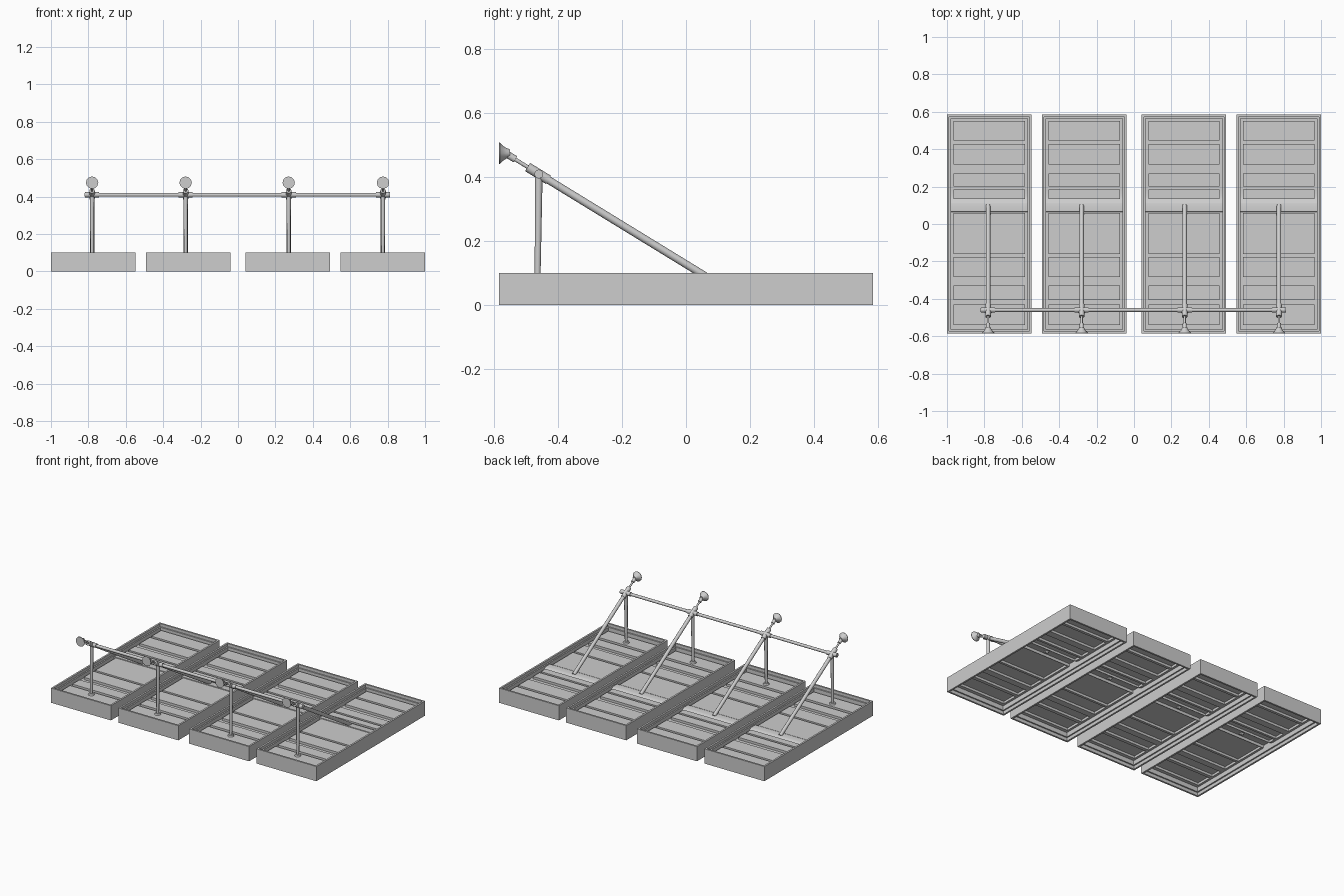
import bpy, bmesh, math
from mathutils import Vector

if "Cube" in bpy.data.objects:
    bpy.data.objects.remove(bpy.data.objects["Cube"])

grey = bpy.data.materials.new("plain grey")
grey.diffuse_color = (0.61, 0.61, 0.61, 1)
grey.use_nodes = True
grey.node_tree.nodes["Principled BSDF"].inputs["Base Color"].default_value = grey.diffuse_color

TRAYS = [-0.774, -0.266, 0.267, 0.774]
POSTS = [-0.78, -0.28, 0.271, 0.775]
HALF_W, HALF_D = 0.226, 0.585


def finish(bm, name, angle=0):
    mesh = bpy.data.meshes.new(name)
    bm.to_mesh(mesh)
    bm.free()
    mesh.materials.append(grey)
    ob = bpy.data.objects.new(name, mesh)
    bpy.context.collection.objects.link(ob)
    if angle:
        bpy.ops.object.select_all(action='DESELECT')
        ob.select_set(True)
        bpy.context.view_layer.objects.active = ob
        bpy.ops.object.shade_smooth_by_angle(angle=math.radians(angle))
    return ob


def turned(name, start, end, profile, sides=12):
    """Round part along start-end; profile holds (fraction, radius) pairs."""
    start, end = Vector(start), Vector(end)
    axis = end - start
    rot = axis.to_track_quat('Z', 'Y')
    bm = bmesh.new()
    rings = []
    for t, r in profile:
        rings.append([bm.verts.new(start + axis * t + rot @ Vector(
            (r * math.cos(2 * math.pi * i / sides),
             r * math.sin(2 * math.pi * i / sides), 0))) for i in range(sides)])
    for a, b in zip(rings, rings[1:]):
        for i in range(sides):
            j = (i + 1) % sides
            bm.faces.new((a[i], a[j], b[j], b[i]))
    bm.faces.new(rings[0][::-1])
    bm.faces.new(rings[-1])
    return finish(bm, name, 40)


def frame(name, cx):
    """Closed rectangular ring with a stepped ledge on the inside."""
    section = [(0, 0), (0, 0.1), (0.012, 0.1), (0.012, 0.08), (0.021, 0.08),
               (0.021, 0.022), (0.012, 0.022), (0.012, 0)]
    bm = bmesh.new()
    loops = []
    for inset, z in section:
        w, d = HALF_W - inset, HALF_D - inset
        loops.append([bm.verts.new((cx + sx * w, sy * d, z))
                      for sx, sy in ((-1, -1), (1, -1), (1, 1), (-1, 1))])
    for k in range(len(loops)):
        a, b = loops[k], loops[(k + 1) % len(loops)]
        for i in range(4):
            j = (i + 1) % 4
            bm.faces.new((a[i], a[j], b[j], b[i]))
    bmesh.ops.recalc_face_normals(bm, faces=bm.faces)
    return finish(bm, name)


def sheet(name, cx):
    """Pressed floor sheet with raised pads and one soft cross ridge."""
    pads = [(-0.54, -0.43), (-0.406, -0.328), (-0.283, -0.177), (-0.16, 0.06),
            (0.135, 0.184), (0.2, 0.27), (0.318, 0.428), (0.447, 0.551)]
    low, high, ridge = 0.052, 0.068, 0.07
    edge, pad = HALF_W - 0.018, 0.19
    bm = bmesh.new()

    def quad(x0, x1, y0, z0, y1, z1):
        bm.faces.new([bm.verts.new(p) for p in (
            (cx + x0, y0, z0), (cx + x1, y0, z0), (cx + x1, y1, z1), (cx + x0, y1, z1))])

    def wall(x0, y0, x1, y1):
        bm.faces.new([bm.verts.new(p) for p in (
            (cx + x0, y0, low), (cx + x1, y1, low), (cx + x1, y1, high), (cx + x0, y0, high))])

    y = -HALF_D + 0.018
    for y0, y1 in pads:
        if y0 > 0.1 and y < 0.1:
            # cross ridge with a sloping back
            ramp = [(y, low), (0.064, low), (0.066, ridge), (0.108, ridge),
                    (0.116, ridge - 0.003), (0.128, low + 0.008), (0.135, low + 0.005)]
            for (ya, za), (yb, zb) in zip(ramp, ramp[1:]):
                quad(-edge, edge, ya, za, yb, zb)
            for x0, x1 in ((-edge, -pad), (pad, edge)):
                quad(x0, x1, 0.135, low + 0.005, 0.15, low)
            y = 0.135
        else:
            quad(-edge, edge, y, low, y0, low)
        back = 0.15 if y0 == 0.135 else y0
        quad(-edge, -pad, back, low, y1, low)
        quad(pad, edge, back, low, y1, low)
        quad(-pad, pad, y0, high, y1, high)
        wall(-pad, y0, pad, y0)
        wall(pad, y0, pad, y1)
        wall(pad, y1, -pad, y1)
        wall(-pad, y1, -pad, y0)
        y = y1
    quad(-edge, edge, y, low, HALF_D - 0.018, low)
    bmesh.ops.remove_doubles(bm, verts=bm.verts, dist=0.0002)
    return finish(bm, name, 35)


# Trays
for n, cx in enumerate(TRAYS, 1):
    frame(f"tray_frame_{n}", cx)
    sheet(f"tray_floor_{n}", cx)

# Rail along the front
turned("front_rail", (-0.82, -0.46, 0.409), (0.805, -0.46, 0.409), [(0, 0.01), (1, 0.01)])

for n, x in enumerate(POSTS, 1):
    # Upright post with foot
    turned(f"post_{n}", (x, -0.464, 0.068), (x, -0.46, 0.41), [(0, 0.009), (1, 0.012)])
    turned(f"post_foot_{n}", (x, -0.464, 0.068), (x, -0.464, 0.078), [(0, 0.02), (1, 0.017)])
    # Sleeve on the rail
    turned(f"rail_sleeve_{n}", (x - 0.038, -0.46, 0.409), (x + 0.038, -0.46, 0.409),
           [(0, 0.014), (1, 0.014)])
    # Sloping brace with its upper collar
    turned(f"brace_{n}", (x, -0.46, 0.409), (x, 0.1, 0.066), [(0, 0.012), (1, 0.012)])
    turned(f"brace_collar_{n}", (x, -0.495, 0.431), (x, -0.43, 0.391), [(0, 0.015), (1, 0.015)])
    # Thin neck and knuckle
    turned(f"neck_{n}", (x, -0.48, 0.422), (x, -0.56, 0.471), [(0, 0.006), (1, 0.006)])
    turned(f"knuckle_{n}", (x, -0.533, 0.455), (x, -0.566, 0.475), [(0, 0.011), (1, 0.011)])
    # Flared end disc
    turned(f"flared_disc_{n}", (x, -0.55, 0.474), (x, -0.585, 0.474),
           [(0, 0.012), (0.35, 0.017), (0.65, 0.024), (0.9, 0.033), (1, 0.033)])
